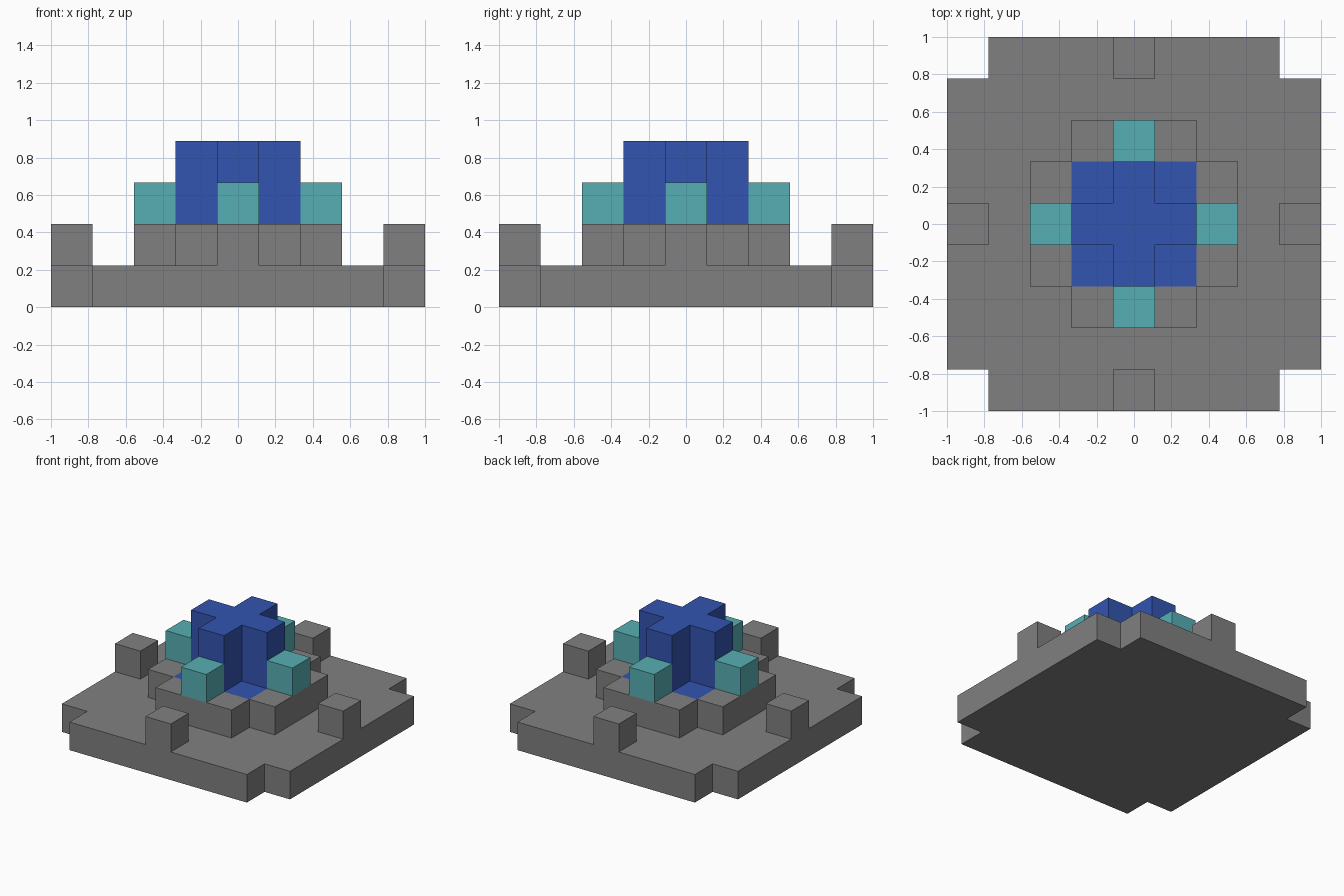
import bpy
import bmesh
from mathutils import Vector

# Remove the default cube
old = bpy.data.objects.get("Cube")
if old:
    bpy.data.objects.remove(old, do_unlink=True)

U = 2 / 9  # edge of one block; the base is nine blocks wide


def material(name, rgb):
    mat = bpy.data.materials.new(name)
    mat.use_nodes = True
    mat.diffuse_color = (*rgb, 1)
    mat.node_tree.nodes["Principled BSDF"].inputs["Base Color"].default_value = (*rgb, 1)
    return mat


GREY = material("stone grey", (0.216, 0.216, 0.216))
BLUE = material("deep blue", (0.033, 0.09, 0.434))
TEAL = material("pale teal", (0.095, 0.429, 0.456))


def block_layer(name, inside, low, high, mats, is_second=None):
    """Raise every grid cell passing inside(|x|, |y|) from block level low to high."""
    bm = bmesh.new()
    for x in range(-4, 5):
        for y in range(-4, 5):
            if inside(abs(x), abs(y)):
                corners = ((-.5, -.5), (.5, -.5), (.5, .5), (-.5, .5))
                bm.faces.new([bm.verts.new(((x + a) * U, (y + b) * U, low * U))
                              for a, b in corners])
    bmesh.ops.remove_doubles(bm, verts=bm.verts[:], dist=0.001)
    raised = bmesh.ops.extrude_face_region(bm, geom=bm.faces[:], use_keep_orig=True)
    bmesh.ops.translate(bm, vec=Vector((0, 0, (high - low) * U)),
                        verts=[g for g in raised["geom"] if isinstance(g, bmesh.types.BMVert)])
    bmesh.ops.recalc_face_normals(bm, faces=bm.faces[:])
    if is_second:
        for f in bm.faces:
            c = f.calc_center_median()
            f.material_index = int(f.normal.z > 0.5 and is_second(abs(c.x), abs(c.y)))
    else:
        bmesh.ops.dissolve_limit(bm, angle_limit=0.01, verts=bm.verts[:], edges=bm.edges[:])
    mesh = bpy.data.meshes.new(name)
    bm.to_mesh(mesh)
    bm.free()
    for mat in mats:
        mesh.materials.append(mat)
    bpy.context.collection.objects.link(bpy.data.objects.new(name, mesh))


# Base slab with notched corners, and a post in the middle of each edge
block_layer("base_slab", lambda x, y: x + y < 8, 0, 1, [GREY])
block_layer("edge_posts", lambda x, y: max(x, y) == 4 and min(x, y) == 0, 1, 2, [GREY])

# Terrace with notched corners and a blue square set in its top
block_layer("terrace", lambda x, y: max(x, y) <= 2 and x + y < 4, 1, 2, [GREY, BLUE],
            lambda x, y: max(x, y) < 1.5 * U)

# Cross-shaped tower and the teal blocks against its arms
block_layer("cross_tower", lambda x, y: x + y <= 1, 2, 4, [BLUE])
block_layer("teal_blocks", lambda x, y: max(x, y) == 2 and min(x, y) == 0, 2, 3, [TEAL])
